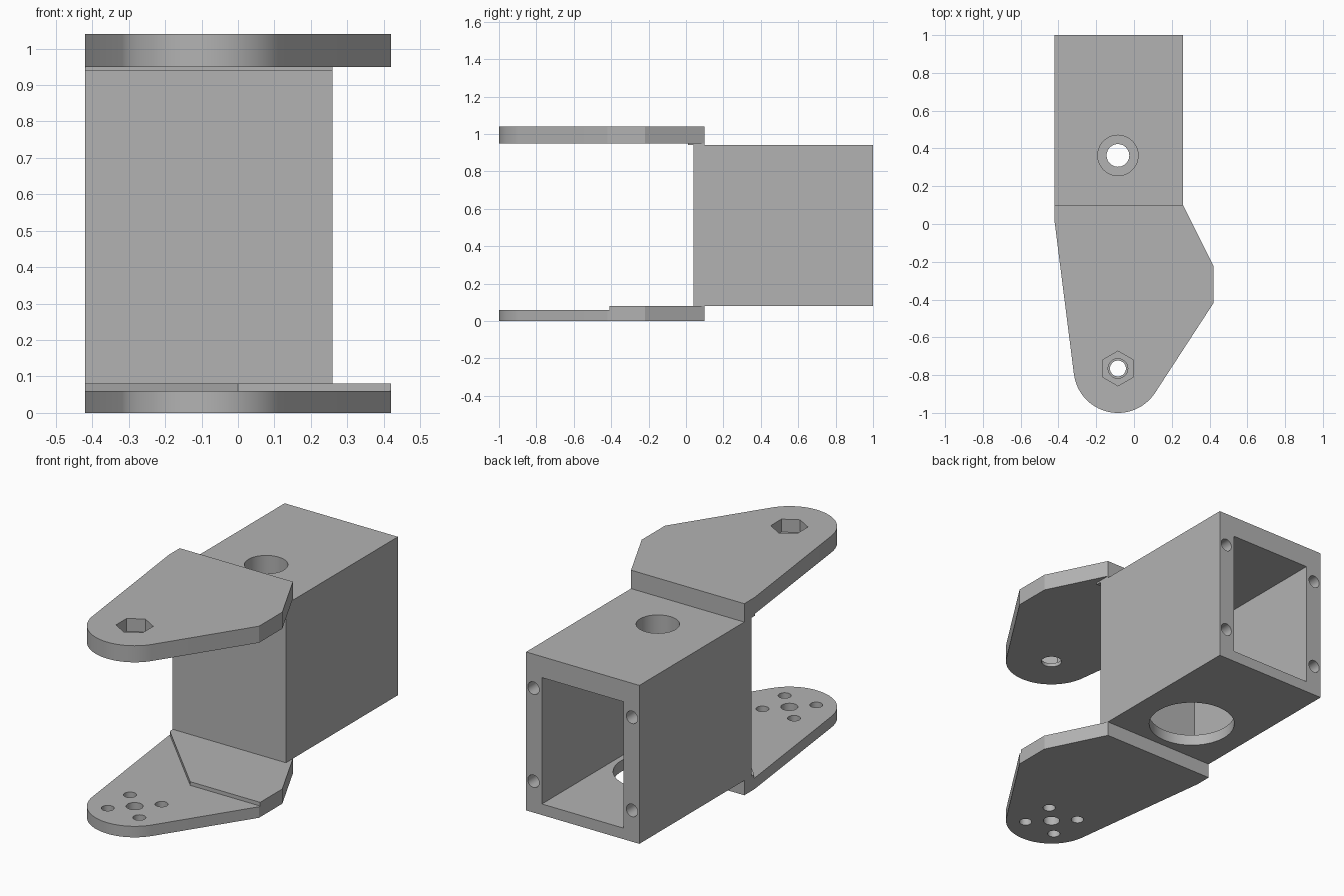
import bpy, bmesh, math

cube = bpy.data.objects.get("Cube")
if cube:
    bpy.data.objects.remove(cube, do_unlink=True)

grey = bpy.data.materials.new("light_grey")
grey.use_nodes = True
color = (0.45, 0.45, 0.45, 1)
grey.diffuse_color = color
grey.node_tree.nodes["Principled BSDF"].inputs["Base Color"].default_value = color


def prism(name, outline, z0, z1):
    """Extrude a flat outline from z0 up to z1."""
    bm = bmesh.new()
    face = bm.faces.new([bm.verts.new((x, y, z0)) for x, y in outline])
    top = bmesh.ops.extrude_face_region(bm, geom=[face])["geom"]
    verts = [v for v in top if isinstance(v, bmesh.types.BMVert)]
    bmesh.ops.translate(bm, verts=verts, vec=(0, 0, z1 - z0))
    bmesh.ops.recalc_face_normals(bm, faces=bm.faces)
    mesh = bpy.data.meshes.new(name)
    bm.to_mesh(mesh)
    bm.free()
    mesh.materials.append(grey)
    ob = bpy.data.objects.new(name, mesh)
    bpy.context.collection.objects.link(ob)
    return ob


def rect(x0, x1, y0, y1):
    return [(x0, y0), (x1, y0), (x1, y1), (x0, y1)]


def ring(cx, cy, r, n=48, start=0.0, sweep=math.tau):
    return [(cx + r * math.cos(start + sweep * i / n),
             cy + r * math.sin(start + sweep * i / n)) for i in range(n)]


def cut(ob, cutters):
    """Subtract each cutter, then discard it."""
    for c in cutters:
        c.hide_render = True
        mod = ob.modifiers.new("cut", "BOOLEAN")
        mod.operation, mod.solver, mod.object = "DIFFERENCE", "EXACT", c
        bpy.context.view_layer.objects.active = ob
        bpy.ops.object.modifier_apply(modifier=mod.name)
        bpy.data.objects.remove(c, do_unlink=True)


LEFT, RIGHT, BACK = -0.42, 0.26, 0.1
PX, PY, PR = -0.085, -0.765, 0.235       # pivot of both arms
BORE_Y = 0.363
BOTTOM, TOP = 0.08, 0.94                 # housing heights

# Hollow housing, open at the back
housing = prism("housing", rect(LEFT, RIGHT, 0.04, 1), BOTTOM, TOP)
cutters = [
    prism("cavity", rect(LEFT + 0.095, RIGHT - 0.095, 0.1, 1.1), 0.14, 0.826),
    prism("bottom_opening", ring(PX, BORE_Y, 0.22, 64), 0, 0.2),
    prism("top_counterbore", ring(PX, BORE_Y, 0.107), 0.837, 1),
    prism("top_through_hole", ring(PX, BORE_Y, 0.06), 0.75, 1),
]
# Screw holes in the rim of the open end
for x in (LEFT + 0.044, RIGHT - 0.044):
    for z in (0.25, 0.755):
        screw = prism("screw_hole", ring(0, 0, 0.034, 32), 0, 0.4)
        screw.rotation_euler.x = -math.pi / 2
        screw.location = (x, 0.75, z)
        cutters.append(screw)
bpy.context.view_layer.update()
cut(housing, cutters)

# Shared arm outline: rounded tip with tangent sides and a wing
start, end = math.radians(187.8), math.radians(326.6)
tip = ring(PX, PY, PR, 32, start, end - start)
tip.append((PX + PR * math.cos(end), PY + PR * math.sin(end)))
wing = [(0.42, -0.42), (0.42, -0.22), (RIGHT, BACK)]
arm = tip + wing + [(LEFT, BACK), (LEFT, 0.01)]

# Upper arm with a nut pocket
upper = prism("upper_arm", arm, 0.95, 1.04)
cut(upper, [
    prism("pivot_hole", ring(PX, PY, 0.052), 0.9, 1.1),
    prism("nut_pocket", ring(PX, PY, 0.092, 6, math.pi / 2), 0.97, 1.1),
])
upper_pad = prism("upper_arm_pad", rect(LEFT, RIGHT, 0.01, BACK), TOP, 0.95)

# Lower arm with a pivot hole and four mounting holes
lower = prism("lower_arm", arm, 0, 0.06)
holes = [prism("pivot_hole", ring(PX, PY, 0.042), -0.1, 0.2)]
for sx in (-1, 1):
    for sy in (-1, 1):
        spot = ring(PX + sx * 0.095, PY + sy * 0.095, 0.032, 32)
        holes.append(prism("mount_hole", spot, -0.1, 0.2))
cut(lower, holes)
lower_pad = prism("lower_arm_pad", [(0, -0.41), (0.42, -0.41)] + wing[1:]
                  + [(LEFT, BACK), (LEFT, 0.015)], 0.06, BOTTOM)

# Smooth the round walls, keep the edges sharp
bpy.ops.object.select_all(action="DESELECT")
for ob in (housing, upper, lower, upper_pad, lower_pad):
    ob.select_set(True)
    bpy.context.view_layer.objects.active = ob
bpy.ops.object.shade_smooth_by_angle(angle=math.radians(25))
